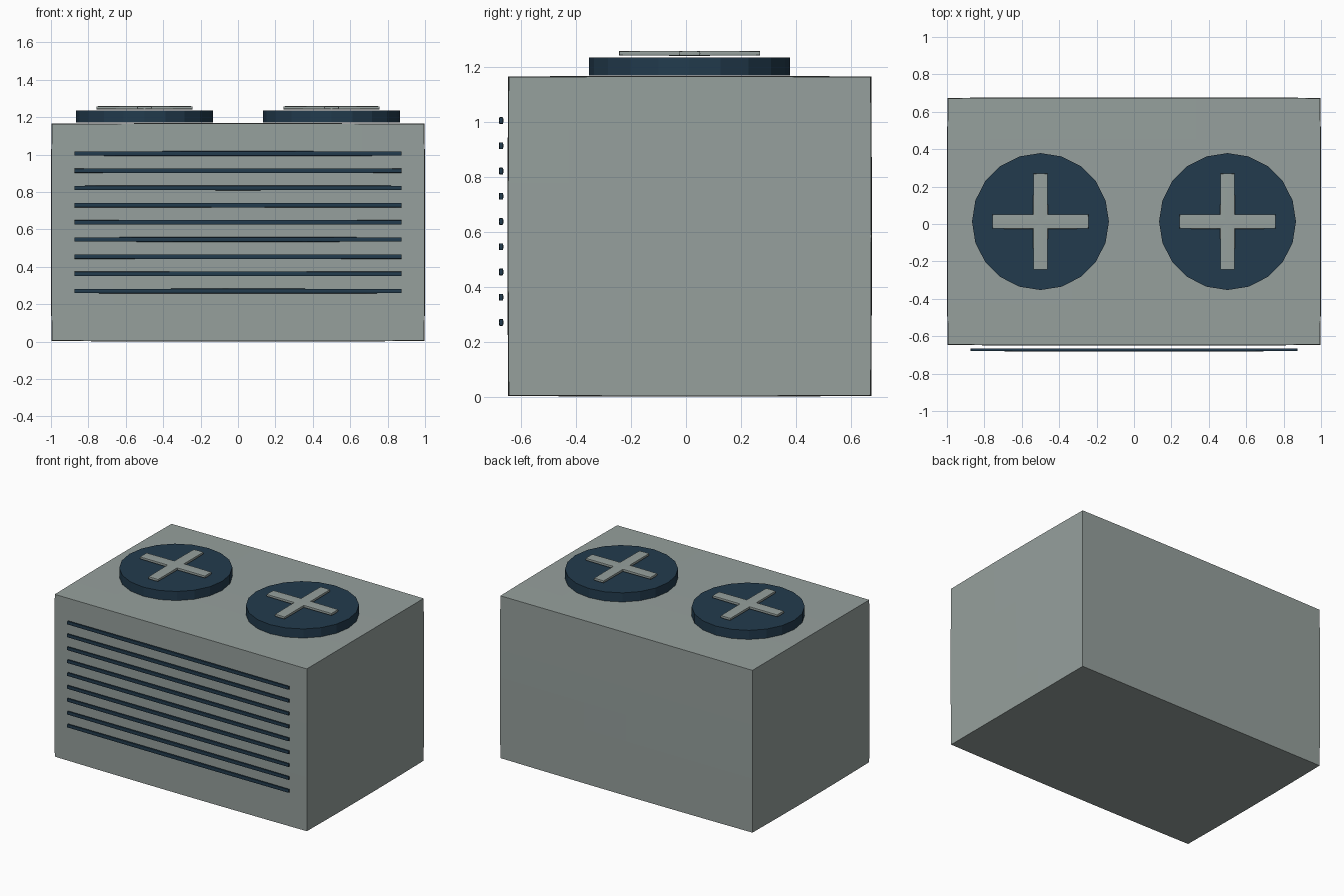
import bpy, bmesh, math
from mathutils import Vector

if "Cube" in bpy.data.objects:
    bpy.data.objects.remove(bpy.data.objects["Cube"])


def material(name, rgb):
    m = bpy.data.materials.new(name)
    m.diffuse_color = (*rgb, 1)
    m.use_nodes = True
    m.node_tree.nodes["Principled BSDF"].inputs["Base Color"].default_value = m.diffuse_color
    return m


GREY = material("casing grey", (0.305, 0.352, 0.337))
NAVY = material("dark navy", (0.016, 0.044, 0.075))


def finish(bm, name, mat):
    bmesh.ops.recalc_face_normals(bm, faces=bm.faces)
    me = bpy.data.meshes.new(name)
    bm.to_mesh(me)
    bm.free()
    me.materials.append(mat)
    ob = bpy.data.objects.new(name, me)
    bpy.context.collection.objects.link(ob)
    return ob


def box(name, lo, hi, mat, bow):
    """Box whose faces bow out very slightly towards the middle."""
    lo, hi = Vector(lo), Vector(hi)
    centre, half = (lo + hi) / 2, (hi - lo) / 2
    bm = bmesh.new()
    bmesh.ops.create_cube(bm, size=2)
    bmesh.ops.subdivide_edges(bm, edges=bm.edges[:], cuts=5, use_grid_fill=True)
    for v in bm.verts:
        n = v.co.copy()
        for i in range(3):
            drop = bow * (n[i - 1] ** 2 + n[i - 2] ** 2) / 2
            v.co[i] = centre[i] + n[i] * (half[i] - drop)
    return finish(bm, name, mat)


# Main casing
box("casing", (-1, -0.65, 0), (1, 0.677, 1.168), GREY, 0.005)

# Front grille slats
for i in range(9):
    z = 0.27 + i * 0.0919
    box(f"grille_slat_{i + 1}", (-0.875, -0.681, z - 0.0125),
        (0.875, -0.665, z + 0.0125), NAVY, 0.002)

# Two fans on top, each a 20-sided disc with a cross of blades
CY = 0.013
for side, cx in (("left", -0.5), ("right", 0.5)):
    bm = bmesh.new()
    bmesh.ops.create_cone(bm, cap_ends=True, segments=20, radius1=0.366,
                          radius2=0.366, depth=0.065)
    bmesh.ops.translate(bm, verts=bm.verts, vec=(cx, CY, 1.2025))
    finish(bm, f"fan_disc_{side}", NAVY)
    for axis, hx, hy in (("x", 0.257, 0.039), ("y", 0.039, 0.257)):
        box(f"fan_blade_{side}_{axis}", (cx - hx, CY - hy, 1.241),
            (cx + hx, CY + hy, 1.259), GREY, 0.002)
